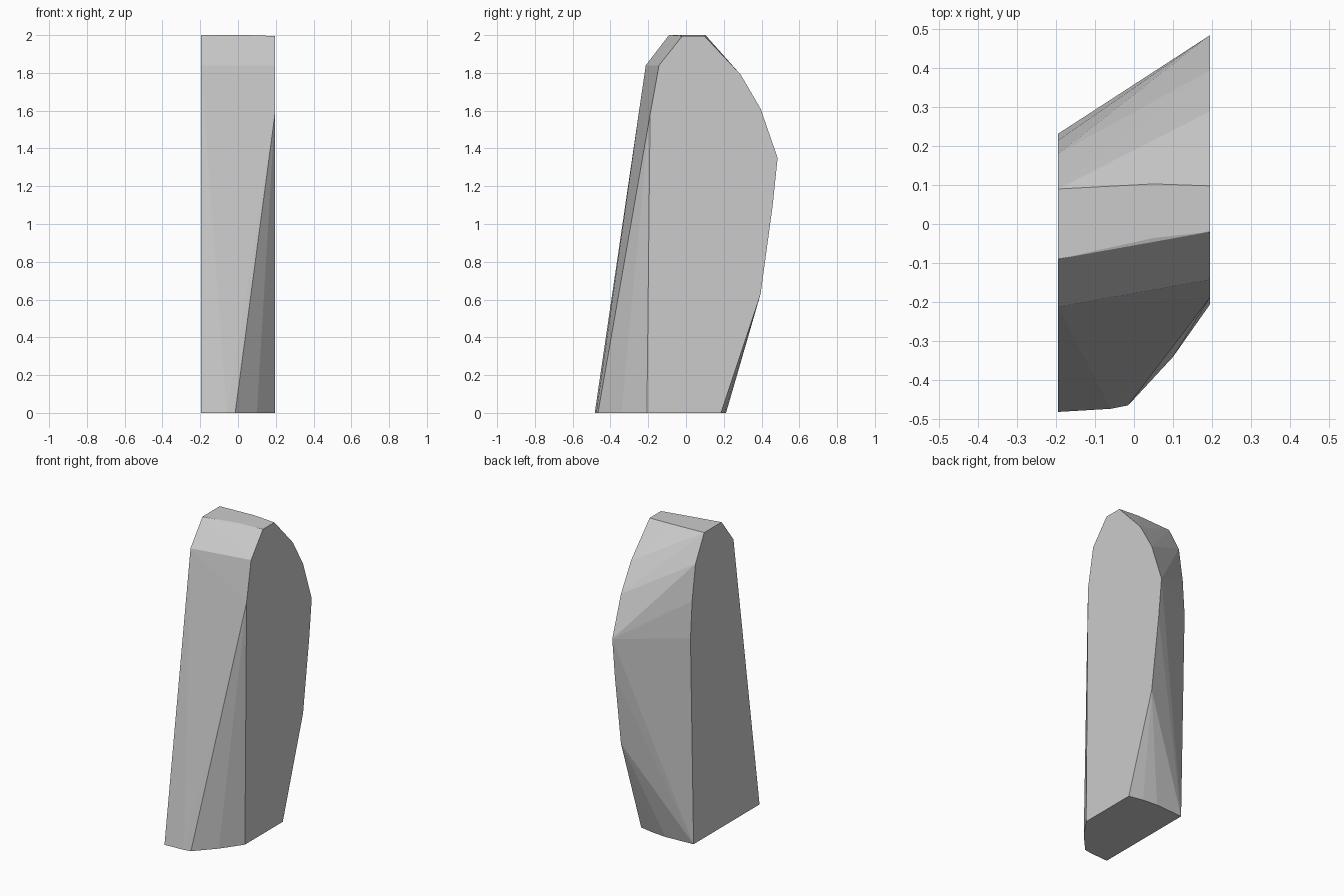
import bpy, bmesh

if "Cube" in bpy.data.objects:
    bpy.data.objects.remove(bpy.data.objects["Cube"])

W = 0.195

# Flat side outlines as (y, z)
right_side = [(-0.207, 0), (-0.19, 1.58), (-0.143, 1.84), (-0.02, 1.995), (0.098, 1.995),
              (0.29, 1.79), (0.395, 1.61), (0.485, 1.35), (0.459, 1.1), (0.395, 0.63), (0.185, 0)]
left_side = [(-0.483, 0), (-0.213, 1.84), (-0.09, 2), (0.09, 2),
             (0.18, 1.83), (0.215, 1.6), (0.232, 1.36), (0.2, 0)]

# Slight bulges of the base and top between the sides
between = [(-0.06, -0.475, 0), (-0.015, -0.466, 0), (0.1, -0.342, 0),
           (0.1, 0.203, 0), (0.0, 0.212, 0), (0.05, -0.036, 2), (0.05, 0.103, 2)]

# Faceted slab: skin the two outlines with a convex hull
bm = bmesh.new()
points = [(W, y, z) for y, z in right_side] + [(-W, y, z) for y, z in left_side] + between
for p in points:
    bm.verts.new(p)
hull = bmesh.ops.convex_hull(bm, input=bm.verts[:])
loose = [v for v in bm.verts if not v.link_faces]
bmesh.ops.delete(bm, geom=loose, context='VERTS')
bmesh.ops.dissolve_limit(bm, angle_limit=0.004, verts=bm.verts[:], edges=bm.edges[:])
bmesh.ops.recalc_face_normals(bm, faces=bm.faces[:])

mesh = bpy.data.meshes.new("standing_stone")
bm.to_mesh(mesh)
bm.free()
bpy.context.collection.objects.link(bpy.data.objects.new("standing_stone", mesh))
